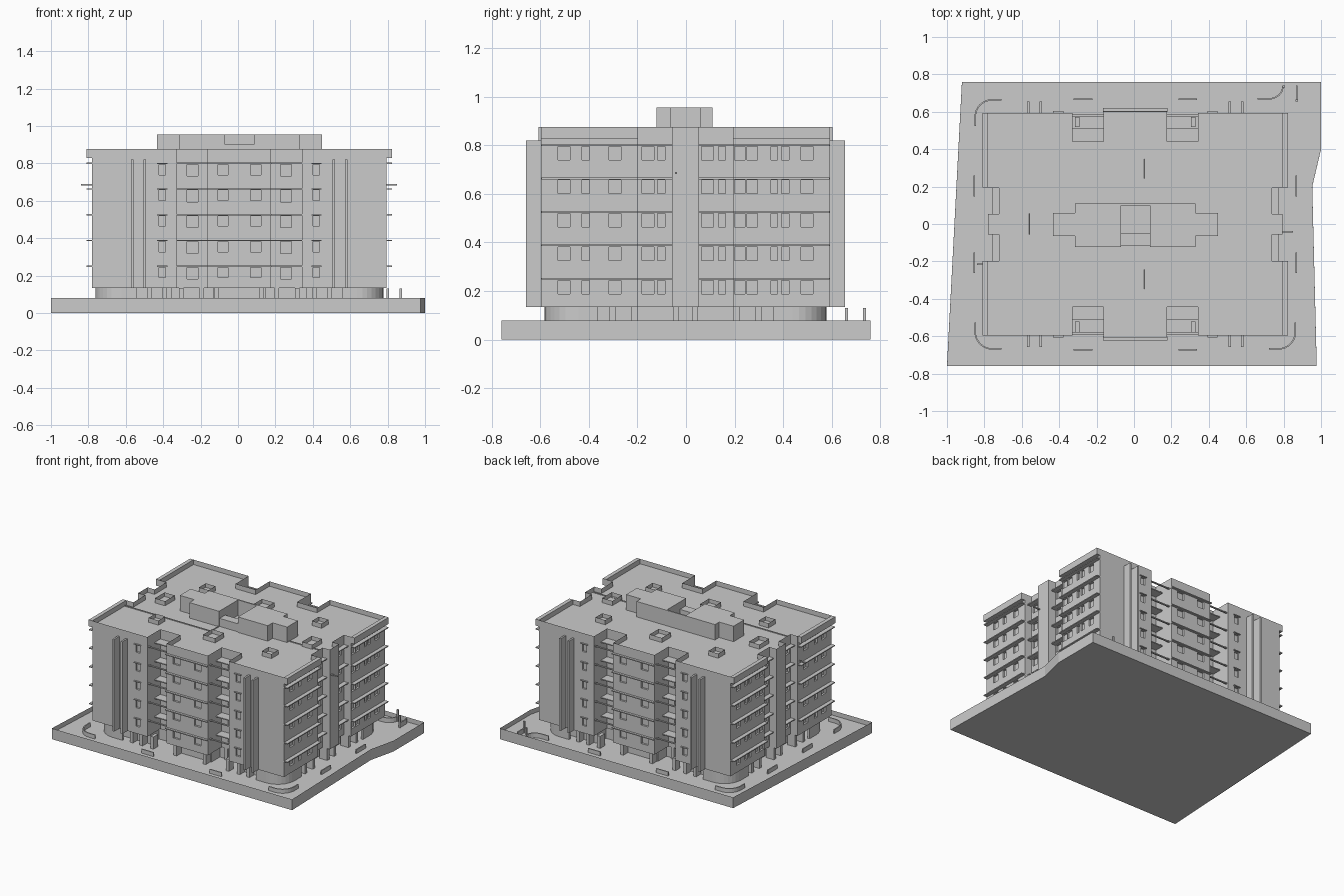
import bpy, bmesh
from math import sin, cos, pi

if "Cube" in bpy.data.objects:
    bpy.data.objects.remove(bpy.data.objects["Cube"])

CX, CY = 0.007, -0.002            # centre of the building on its plot
FLOOR, UNDER, ROOF, TOP = 0.045, 0.135, 0.84, 0.876
TOPS = [0.247 + 0.1375 * i for i in range(5)]   # window heads, one per storey
parts = {}


def bm_for(name):
    return parts.setdefault(name, bmesh.new())


def prism(name, pts, z0, z1):
    """Extrude a plan outline; returns its top face."""
    bm = bm_for(name)
    low = [bm.verts.new((x, y, z0)) for x, y in pts]
    high = [bm.verts.new((x, y, z1)) for x, y in pts]
    bm.faces.new(low[::-1])
    n = len(pts)
    for i in range(n):
        j = (i + 1) % n
        bm.faces.new((low[i], low[j], high[j], high[i]))
    return bm.faces.new(high)


def box(name, x0, x1, y0, y1, z0, z1):
    x0, x1 = sorted((x0, x1))
    y0, y1 = sorted((y0, y1))
    return prism(name, [(x0, y0), (x1, y0), (x1, y1), (x0, y1)], z0, z1)


def mbox(name, sx, sy, x0, x1, y0, y1, z0, z1):
    """Box mirrored about the building centre."""
    box(name, CX + sx * x0, CX + sx * x1, CY + sy * y0, CY + sy * y1, z0, z1)


def sink(name, face, rim, depth):
    """Leave a rim around a top face and lower the inside."""
    bm = bm_for(name)
    bmesh.ops.inset_region(bm, faces=[face], thickness=rim, use_even_offset=True)
    bmesh.ops.inset_region(bm, faces=[face], thickness=0.0002, use_even_offset=True)
    for v in face.verts:
        v.co.z -= depth


def corner_wall(name, sx, sy, cx, cy, r, t, tail, z0, z1):
    """Rounded corner wall with straight ends."""
    def path(q):
        arc = [(cx + q * cos(a), cy + q * sin(a)) for a in (pi / 16 * i for i in range(9))]
        return [(cx + q, cy - tail)] + arc + [(cx - tail, cy + q)]
    pts = path(r) + path(r - t)[::-1]
    pts = [(CX + sx * x, CY + sy * y) for x, y in pts]
    prism(name, pts if sx * sy > 0 else pts[::-1], z0, z1)


# Plot with a low perimeter wall
plot = [(-1, -0.76), (0.977, -0.76), (0.953, 0.2), (1, 0.4), (1, 0.76), (-0.92, 0.76)]
sink("plot_base", prism("plot_base", plot, 0, 0.08), 0.024, 0.08 - FLOOR)

# Main storeys: quarter outline mirrored twice, with a sunk roof behind the parapet
q = [(0.788, 0.055), (0.73, 0.055), (0.73, 0.195), (0.788, 0.195), (0.788, 0.595),
     (0.335, 0.595), (0.335, 0.442), (0.17, 0.442), (0.17, 0.605)]
half = q + [(-x, y) for x, y in q[::-1]]
outline = half + [(x, -y) for x, y in half[::-1]]
outline = [(CX + x, CY + y) for x, y in outline]
sink("main_block", prism("main_block", outline, UNDER, TOP), 0.02, TOP - ROOF)

# Side window list: centre y, width, wall x
side_windows = [(-0.50, 0.05, 0.788), (-0.41, 0.03, 0.788), (-0.29, 0.05, 0.788),
                (-0.155, 0.05, 0.73), (-0.10, 0.03, 0.73), (0.09, 0.05, 0.73),
                (0.15, 0.03, 0.73), (0.223, 0.044, 0.788), (0.275, 0.044, 0.788),
                (0.365, 0.025, 0.788), (0.41, 0.03, 0.788), (0.50, 0.05, 0.788)]
for z in TOPS:
    for s in (-1, 1):
        # Side windows
        for y, w, x in side_windows:
            mbox("window_cutter", s, 1, x - 0.014, x + 0.01, y - w / 2, y + w / 2, z - 0.058, z - 0.003)
        for t in (-1, 1):
            # Side sun ledges
            mbox("side_ledges", s, t, 0.78, 0.817, 0.196, 0.592, z, z + 0.007)
            mbox("side_ledges", s, t, 0.725, 0.765, 0.055, 0.195, z, z + 0.007)
            # Front and back windows: narrow on the wings, wide in the centre
            mbox("window_cutter", s, t, 0.395, 0.43, 0.581, 0.61, z - 0.058, z - 0.003)
            mbox("window_cutter", s, t, 0.06, 0.115, 0.591, 0.62, z - 0.058, z - 0.003)
            # Windows at the back of the recesses
            mbox("window_cutter", s, t, 0.22, 0.28, 0.43, 0.46, z - 0.065, z - 0.003)
            # Recess balconies, rails and window hoods
            mbox("balcony_slabs", s, t, 0.168, 0.337, 0.435, 0.512, z, z + 0.007)
            mbox("recess_rails", s, t, 0.168, 0.337, 0.576, 0.588, z, z + 0.007)
            mbox("window_hoods", s, t, 0.385, 0.44, 0.59, 0.605, z, z + 0.006)
    for t in (-1, 1):
        mbox("centre_ledges", 1, t, -0.172, 0.172, 0.6, 0.622, z, z + 0.007)

for s in (-1, 1):
    for t in (-1, 1):
        # Tall vertical fins
        for x in (0.505, 0.572):
            mbox("vertical_fins", s, t, x - 0.007, x + 0.007, 0.59, 0.656, UNDER, 0.82)
        # Overhanging side parapet
        mbox("parapet_band", s, t, 0.788, 0.817, 0.196, 0.595, 0.828, TOP)
        # Curved ground-floor corners
        corner_wall("ground_corner_walls", s, t, 0.63, 0.44, 0.14, 0.015, 0.08, FLOOR, UNDER)
        # Ground-floor piers
        for x in (0.12, 0.20, 0.31, 0.40, 0.48):
            mbox("ground_piers", s, t, x - 0.012, x + 0.012, 0.52 if x > 0.3 or x < 0.17 else 0.42,
                 0.575 if x > 0.3 or x < 0.17 else 0.435, FLOOR, UNDER)
        for y in (0.04, 0.21, 0.30):
            mbox("ground_piers", s, t, 0.70, 0.765, y - 0.012, y + 0.012, FLOOR, UNDER)
        # Garden kerbs
        if (s, t) != (1, 1):
            corner_wall("garden_kerbs", s, t, 0.765, 0.575, 0.095, 0.008, 0.05, FLOOR, 0.075)
        mbox("garden_kerbs", s, t, 0.23, 0.33, 0.665, 0.673, FLOOR, 0.075)
        mbox("garden_kerbs", s, t, 0.856, 0.864, 0.15, 0.26, FLOOR, 0.075)

# Recessed ground floor, in three overlapping-free blocks
mbox("ground_core", 1, 1, -0.68, 0.68, -0.42, 0.42, FLOOR, UNDER)
for t in (-1, 1):
    mbox("ground_core", 1, t, -0.14, 0.14, 0.42, 0.52, FLOOR, UNDER)
    for s in (-1, 1):
        mbox("ground_core", s, t, 0.36, 0.64, 0.42, 0.52, FLOOR, UNDER)

# Gate kerb and posts at the back right corner
arc = [(0.72 + 0.08 * sin(a), 0.735 - 0.07 * cos(a)) for a in (pi / 12 * i for i in range(7))]
inner = [(0.72 + 0.072 * sin(a), 0.735 - 0.062 * cos(a)) for a in (pi / 12 * i for i in range(7))]
prism("gate_kerb", [(0.66, 0.665)] + arc + inner[::-1] + [(0.66, 0.673)], FLOOR, 0.08)
box("gate_kerb", 0.866, 0.874, 0.66, 0.74, FLOOR, 0.08)
for x, y in ((0.80, 0.735), (0.87, 0.66)):
    box("gate_posts", x - 0.006, x + 0.006, y - 0.006, y + 0.006, FLOOR, 0.13)

# Rooftop plant rooms either side of an open well
PZ = 0.955
for x0, x1, end in ((-0.315, -0.07, -0.433), (0.33, 0.085, 0.45)):
    box("roof_plant_rooms", x0, x1, -0.122, 0.11, ROOF, PZ)
    box("roof_plant_rooms", end, x0, -0.065, 0.06, ROOF, PZ)
box("roof_well_wall", -0.07, 0.085, 0.1, 0.11, ROOF, PZ)
box("roof_well_block", -0.07, 0.085, -0.115, -0.05, ROOF, 0.9)

# Roof light wells
for x, y, w, h in ((-0.46, 0.295, .04, .04), (0.47, 0.295, .04, .04), (-0.46, -0.295, .04, .04),
                   (0.47, -0.295, .04, .04), (0.005, 0.295, .05, .053), (0.005, -0.295, .05, .053),
                   (-0.602, 0, .042, .057), (0.608, 0, .042, .057)):
    sink("roof_light_wells", box("roof_light_wells", x - w, x + w, y - h, y + h, ROOF - 0.005, 0.874), 0.017, 0.03)

# Thin roof pipes and side spouts
box("roof_pipes", -0.79, -0.07, -0.218, -0.212, ROOF, 0.846)
box("roof_pipes", -0.076, -0.07, -0.212, -0.12, ROOF, 0.846)
box("roof_pipes", 0.45, 0.79, -0.044, -0.038, ROOF, 0.846)
box("roof_pipes", -0.84, -0.77, -0.219, -0.211, 0.682, 0.69)
box("roof_pipes", 0.78, 0.85, -0.045, -0.037, 0.682, 0.69)

# Turn the collected parts into objects
objs = {}
for name, bm in parts.items():
    bmesh.ops.recalc_face_normals(bm, faces=bm.faces[:])
    me = bpy.data.meshes.new(name)
    bm.to_mesh(me)
    bm.free()
    objs[name] = bpy.data.objects.new(name, me)
    bpy.context.collection.objects.link(objs[name])

# Cut the window recesses
block, cutter = objs["main_block"], objs["window_cutter"]
cutter.hide_render = True
mod = block.modifiers.new("window_recesses", 'BOOLEAN')
mod.operation, mod.object, mod.solver = 'DIFFERENCE', cutter, 'EXACT'
bpy.context.view_layer.update()
deps = bpy.context.evaluated_depsgraph_get()
cut = bpy.data.meshes.new_from_object(block.evaluated_get(deps))
block.modifiers.clear()
block.data = cut
bpy.data.objects.remove(cutter)
